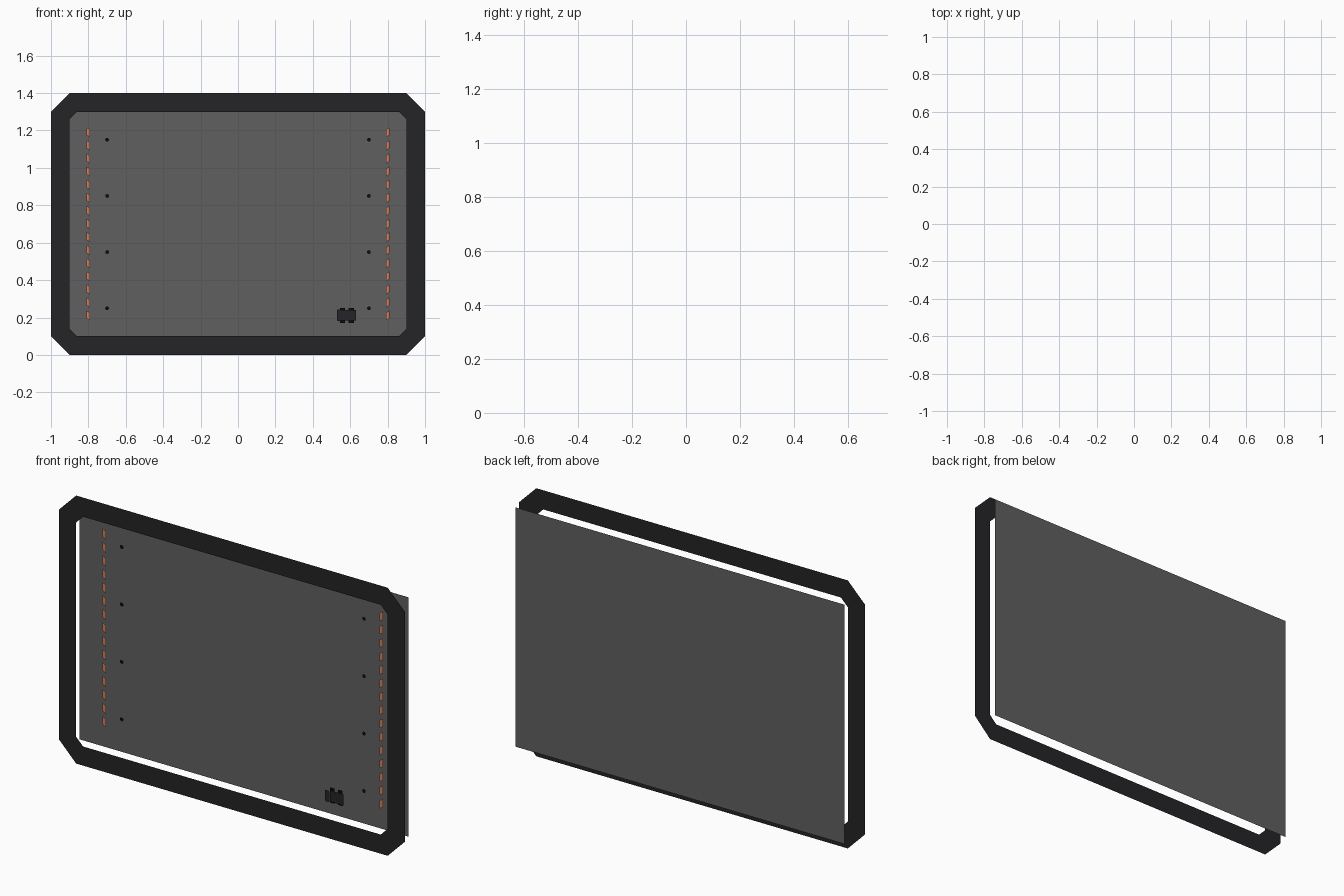
import bpy
import math

if "Cube" in bpy.data.objects:
    bpy.data.objects.remove(bpy.data.objects["Cube"])


def material(name, rgb):
    m = bpy.data.materials.new(name)
    m.diffuse_color = (*rgb, 1)
    m.use_nodes = True
    m.node_tree.nodes["Principled BSDF"].inputs["Base Color"].default_value = m.diffuse_color
    return m


DARK = material("dark_trim", (0.018, 0.017, 0.019))
GREY = material("panel_grey", (0.12, 0.115, 0.12))
ORANGE = material("orange", (0.62, 0.22, 0.11))
BLACK = material("black", (0.004, 0.004, 0.004))


def sheet(name, polys, y, mat):
    """Flat sheet at depth y from polygons of (x, z), facing the front."""
    verts, faces = [], []
    for poly in polys:
        faces.append(range(len(verts), len(verts) + len(poly)))
        verts += [(x, y, z) for x, z in poly]
    me = bpy.data.meshes.new(name)
    me.from_pydata(verts, [], [list(f) for f in faces])
    for p in me.polygons:
        if p.normal.y > 0:
            p.flip()
    me.materials.append(mat)
    ob = bpy.data.objects.new(name, me)
    bpy.context.collection.objects.link(ob)
    return ob


def octagon(cx, cz, hx, hz, c):
    """Rectangle with clipped corners."""
    q = [(hx, hz - c), (hx - c, hz), (c - hx, hz), (-hx, hz - c),
         (-hx, c - hz), (c - hx, -hz), (hx - c, -hz), (hx, c - hz)]
    return [(cx + x, cz + z) for x, z in q]


def rect(x0, x1, z0, z1):
    return [(x0, z0), (x1, z0), (x1, z1), (x0, z1)]


# Front frame: clipped-corner ring
outer = octagon(0, 0.7, 1.0, 0.7, 0.1)
inner = octagon(0, 0.7, 0.9, 0.6, 0.04)
sheet("front_frame",
      [[outer[i - 1], outer[i], inner[i], inner[i - 1]] for i in range(8)],
      -0.05, DARK)

# Back panel
sheet("back_panel", [rect(-0.95, 0.95, 0.075, 1.325)], 0.05, GREY)

# Slanted orange dashes and round holes, mirrored left and right
dash = [(0.01, 0.027), (0.01, -0.015), (-0.01, -0.027), (-0.01, 0.015)]
dashes, holes = [], []
for side in (-1, 1):
    for i in range(15):
        dashes.append([(side * (0.8 + x), 0.21 + 0.07 * i + z) for x, z in dash])
    for i in range(4):
        holes.append([(side * 0.7 + 0.01 * math.cos(a * math.pi / 6),
                       0.25 + 0.3 * i + 0.01 * math.sin(a * math.pi / 6))
                      for a in range(12)])
sheet("side_dashes", dashes, 0.04, ORANGE)
sheet("screw_holes", holes, 0.04, BLACK)

# Small fitting near the lower right: body, end cap and clips behind
sheet("fitting_body", [rect(0.552, 0.63, 0.183, 0.241)], -0.03, DARK)
sheet("fitting_cap", [octagon(0.541, 0.212, 0.013, 0.03, 0.005)], -0.037, DARK)
sheet("fitting_clips", [rect(x, x + 0.027, 0.172, 0.252)
                        for x in (0.545, 0.592)], -0.02, BLACK)
